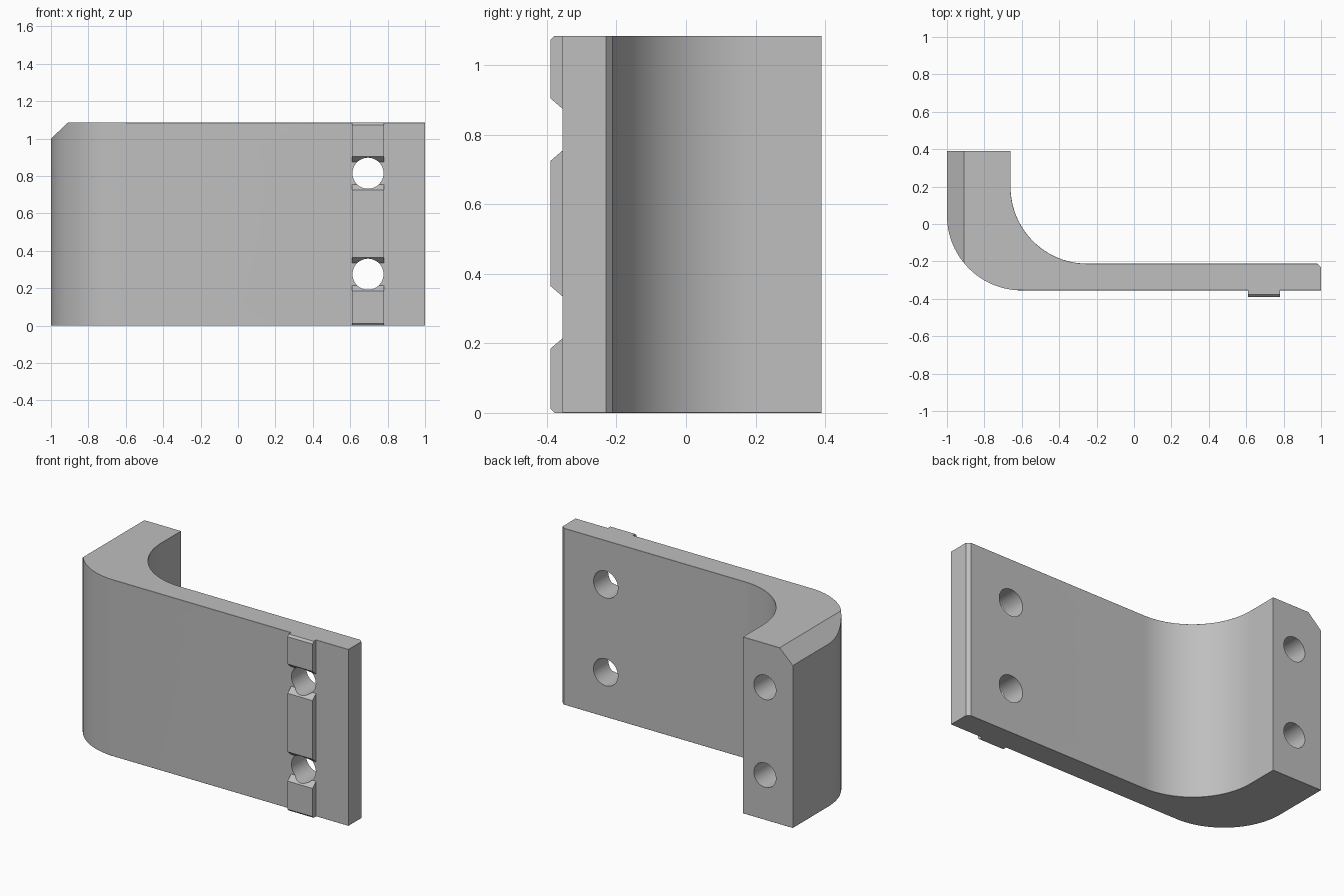
import bpy, bmesh, math
from mathutils import Vector

cube = bpy.data.objects.get("Cube")
if cube:
    bpy.data.objects.remove(cube, do_unlink=True)

HEIGHT = 1.085
CHAMFER = 0.012
HOLE_Z = (0.275, 0.815)

grey = bpy.data.materials.new("machined grey")
grey.use_nodes = True
colour = (0.52, 0.52, 0.52, 1)
grey.diffuse_color = colour
grey.node_tree.nodes["Principled BSDF"].inputs["Base Color"].default_value = colour


def prism(name, points, direction, bevel_rule=None):
    """Extrude a closed 3D outline and chamfer the edges the rule picks."""
    bm = bmesh.new()
    face = bm.faces.new([bm.verts.new(p) for p in points])
    ext = bmesh.ops.extrude_face_region(bm, geom=[face])
    moved = [g for g in ext["geom"] if isinstance(g, bmesh.types.BMVert)]
    bmesh.ops.translate(bm, verts=moved, vec=direction)
    bmesh.ops.recalc_face_normals(bm, faces=bm.faces)
    if bevel_rule:
        edges = [e for e in bm.edges if bevel_rule(e)]
        bmesh.ops.bevel(bm, geom=edges, offset=CHAMFER, segments=1,
                        affect='EDGES', profile=0.5, clamp_overlap=True)
    mesh = bpy.data.meshes.new(name)
    bm.to_mesh(mesh)
    bm.free()
    mesh.materials.append(grey)
    obj = bpy.data.objects.new(name, mesh)
    bpy.context.collection.objects.link(obj)
    return obj


def arc(cx, cy, r, start, end, steps=24):
    angles = [math.radians(start + (end - start) * i / steps) for i in range(steps + 1)]
    return [(cx + r * math.cos(a), cy + r * math.sin(a)) for a in angles]


def cut(obj, cutter):
    mod = obj.modifiers.new("cut " + cutter.name, 'BOOLEAN')
    mod.operation = 'DIFFERENCE'
    mod.solver = 'EXACT'
    mod.object = cutter


def hole_cutter(name, x, z, r, y0, y1):
    ring = [(px, y0, pz) for px, pz in arc(x, z, r, 0, 360, 48)[:-1]]
    obj = prism(name, ring, Vector((0, y1 - y0, 0)))
    obj.hide_render = True
    obj.hide_set(True)
    return obj


def cap_edge(e):
    # rim edges, leaving the top of the outer curve sharp
    a, b = (v.co for v in e.verts)
    if abs(a.z - b.z) > 0.001:
        return False
    mid = (a + b) / 2
    outer = mid.x < -0.99 or (math.hypot(mid.x + 0.6, mid.y - 0.045) > 0.39
                              and mid.x < -0.6 and mid.y < 0.045)
    return mid.z < 0.01 or not outer


# Curved bracket body
outline = [(-1, 0.39)] + arc(-0.6, 0.045, 0.4, 180, 270)
outline += [(1, -0.355), (1, -0.23), (0.98, -0.212)]
outline += arc(-0.25, 0.198, 0.41, 270, 180) + [(-0.66, 0.39)]
body = prism("bracket_body", [(x, y, 0) for x, y in outline],
             Vector((0, 0, HEIGHT)), cap_edge)

# Sloped upper corner on the outer side
corner = [(-1.1, -1, 0.905), (-1.1, -1, 1.264), (-0.811, -1, 1.18), (-0.91, -1, HEIGHT)]
wedge = prism("corner_cutter", corner, Vector((0, 2, 0)))
wedge.hide_render = True
wedge.hide_set(True)
cut(body, wedge)

# Locating rib in three lengths with sloped notch ends
FRONT, BASE, BACK = -0.39, -0.355, -0.34
SLOPE = 0.03
ribs = []
for label, low, high in (("lower", 0, 0.185), ("middle", 0.365, 0.725),
                         ("upper", 0.905, HEIGHT)):
    at_floor, at_top = low == 0, high == HEIGHT
    side = [(FRONT, low + (CHAMFER if at_floor else 0)),
            (FRONT, high - (CHAMFER if at_top else 0))]
    if at_top:
        side += [(FRONT + CHAMFER, high), (BACK, high)]
    else:
        side += [(BASE, high + SLOPE), (BACK, high + SLOPE)]
    if at_floor:
        side += [(BACK, low), (FRONT + CHAMFER, low)]
    else:
        side += [(BACK, low - SLOPE), (BASE, low - SLOPE)]
    ribs.append(prism(label + "_rib", [(0.61, y, z) for y, z in side],
                      Vector((0.17, 0, 0))))

# Through holes in the plate and blind holes in the end face
for i, z in enumerate(HOLE_Z):
    through = hole_cutter(f"plate_hole_cutter_{i}", 0.695, z, 0.083, -0.6, 0)
    for part in [body] + ribs:
        cut(part, through)
    cut(body, hole_cutter(f"end_hole_cutter_{i}", -0.81, z, 0.075, 0.05, 0.6))

# Smooth curves, crisp edges
for part in [body] + ribs:
    bpy.ops.object.select_all(action='DESELECT')
    part.select_set(True)
    bpy.context.view_layer.objects.active = part
    for mod in list(part.modifiers):
        bpy.ops.object.modifier_apply(modifier=mod.name)
    bpy.ops.object.shade_smooth_by_angle(angle=math.radians(25))
